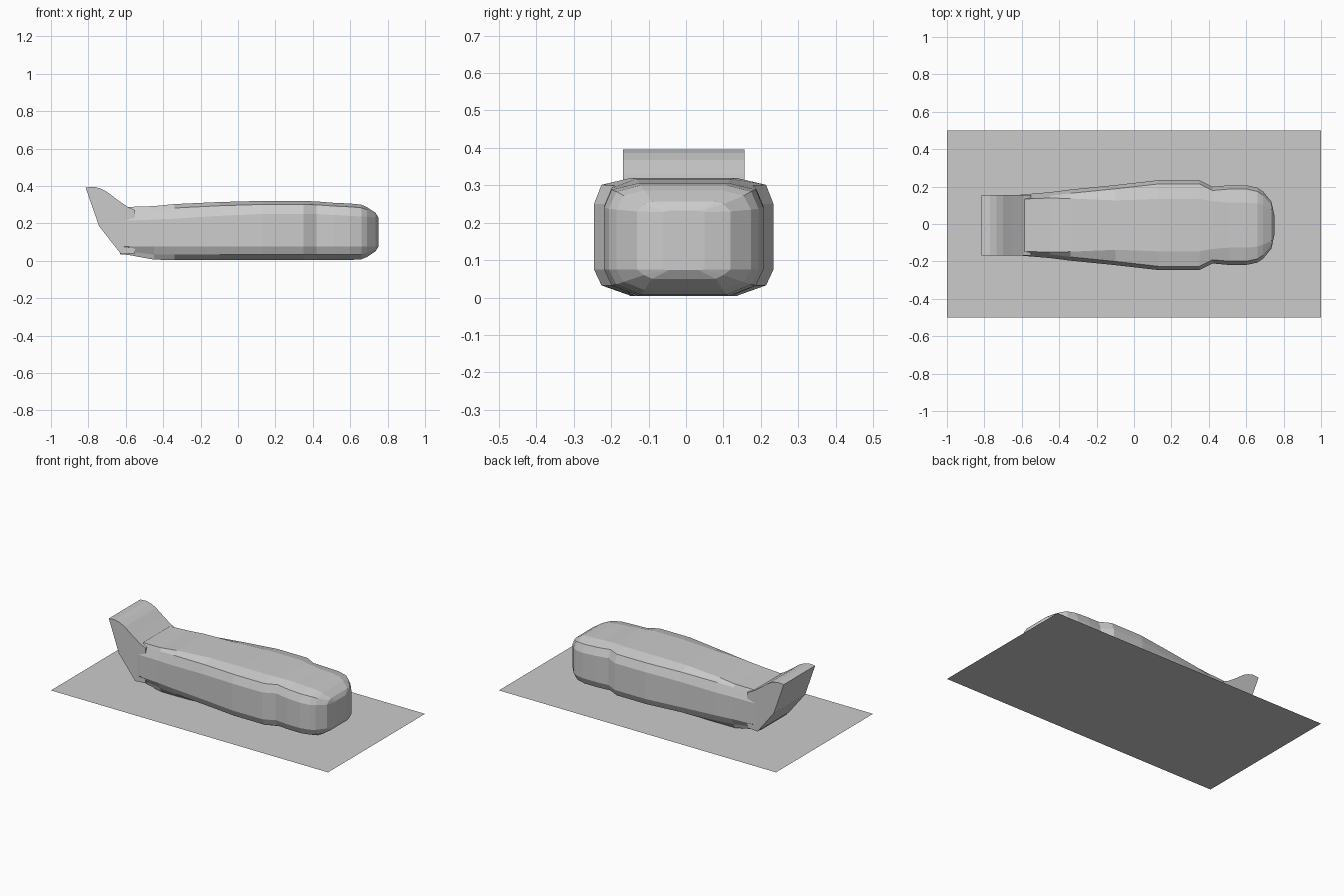
import bpy
import bmesh

if "Cube" in bpy.data.objects:
    bpy.data.objects.remove(bpy.data.objects["Cube"])

Y0 = -0.006  # body sits slightly off the base centre line


def make_object(name, rings):
    """Skin a list of equal-length closed rings and cap both ends."""
    bm = bmesh.new()
    loops = [[bm.verts.new(p) for p in ring] for ring in rings]
    n = len(loops[0])
    for a, b in zip(loops, loops[1:]):
        for i in range(n):
            j = (i + 1) % n
            bm.faces.new((a[i], a[j], b[j], b[i]))
    bm.faces.new(loops[0])
    bm.faces.new(loops[-1])
    bmesh.ops.recalc_face_normals(bm, faces=bm.faces[:])
    mesh = bpy.data.meshes.new(name)
    bm.to_mesh(mesh)
    bm.free()
    obj = bpy.data.objects.new(name, mesh)
    bpy.context.collection.objects.link(obj)
    return obj


def section(x, w, flat, bottom, top, side_top):
    """Twelve-sided bevelled cross-section, mirrored in y."""
    side_bottom = 0.075
    inset = min(0.02, w * 0.15)
    half = [
        (flat, bottom),
        (w - inset, bottom + (side_bottom - bottom) * 0.4),
        (w, side_bottom),
        (w, side_top),
        (w - inset, top - (top - side_top) * 0.27),
        (flat, top),
    ]
    pts = half + [(-y, z) for y, z in reversed(half)]
    return [(x, Y0 + y, z) for y, z in pts]


# Flat base sheet
bpy.ops.mesh.primitive_plane_add(size=1)
base = bpy.context.object
base.name = "base_sheet"
base.scale = (2, 1, 1)
bpy.ops.object.transform_apply(scale=True)

# Body: x, half width, flat half width, bottom, top, shoulder height
body_sections = [
    (-0.63, 0.160, 0.135, 0.035, 0.265, 0.21),
    (-0.58, 0.165, 0.140, 0.030, 0.288, 0.215),
    (-0.45, 0.176, 0.145, 0.006, 0.292, 0.22),
    (-0.34, 0.190, 0.142, 0.004, 0.303, 0.225),
    (-0.10, 0.214, 0.132, 0.004, 0.314, 0.24),
    (0.13, 0.240, 0.140, 0.004, 0.320, 0.25),
    (0.35, 0.240, 0.140, 0.004, 0.320, 0.25),
    (0.42, 0.205, 0.128, 0.004, 0.317, 0.25),
    (0.51, 0.213, 0.120, 0.004, 0.310, 0.245),
    (0.60, 0.213, 0.120, 0.004, 0.306, 0.24),
    (0.66, 0.200, 0.115, 0.008, 0.300, 0.237),
    (0.69, 0.180, 0.105, 0.020, 0.286, 0.235),
    (0.735, 0.125, 0.085, 0.050, 0.257, 0.23),
    (0.75, 0.055, 0.040, 0.073, 0.232, 0.228),
]
make_object("body", [section(*s) for s in body_sections])

# Upswept tail: side profile extruded across the width
tail_profile = [
    (-0.55, 0.04), (-0.625, 0.035), (-0.743, 0.185), (-0.815, 0.392),
    (-0.77, 0.395), (-0.735, 0.386), (-0.70, 0.368), (-0.65, 0.330),
    (-0.59, 0.288), (-0.55, 0.27),
]
make_object("tail", [[(x, Y0 + y, z) for x, z in tail_profile]
                     for y in (-0.162, 0.162)])
